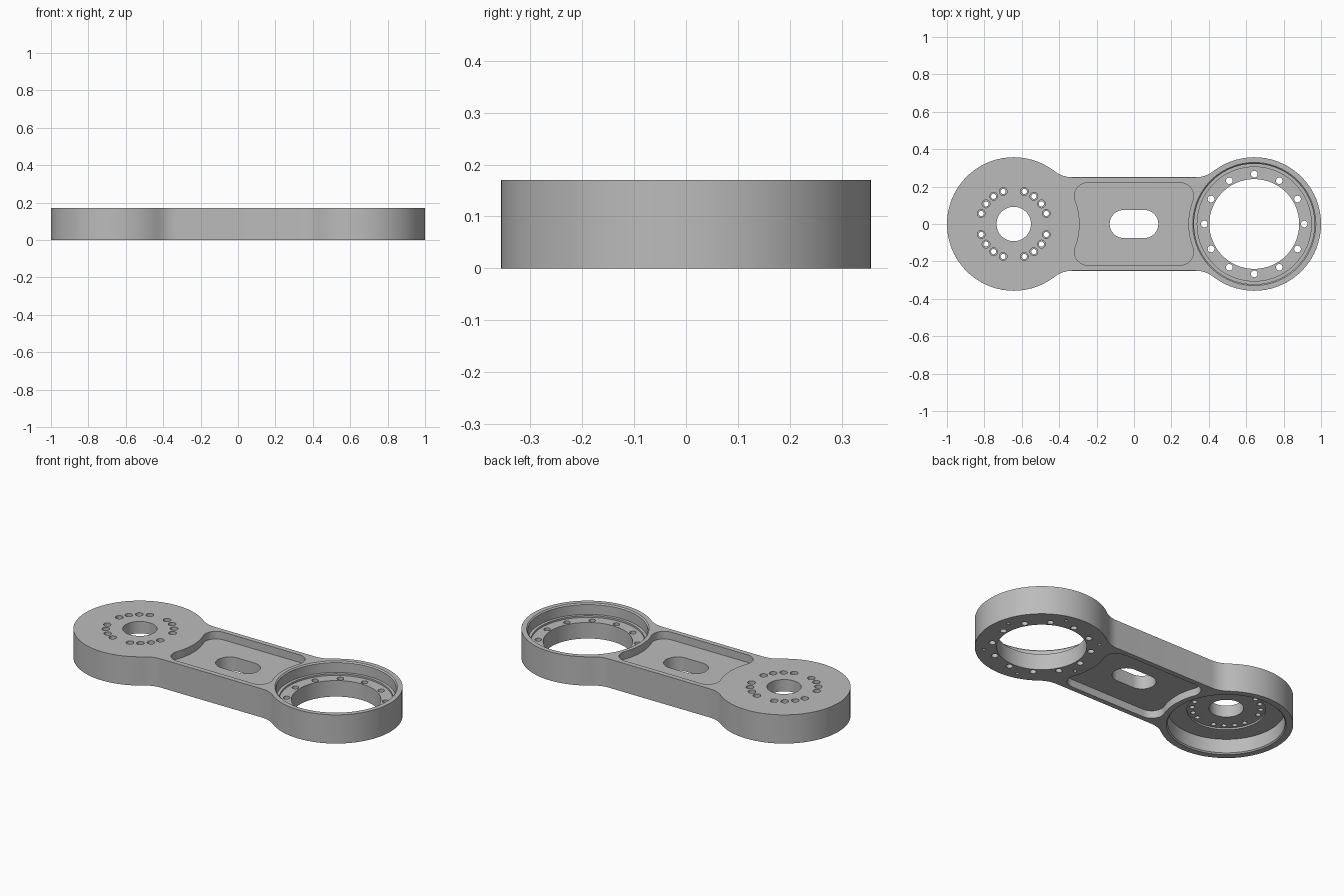
import bpy, bmesh, math
from math import pi, sin, cos, atan2, hypot

cube = bpy.data.objects.get("Cube")
if cube:
    bpy.data.objects.remove(cube, do_unlink=True)

HEIGHT = 0.17
END_X, END_R = 0.643, 0.357
WEB = 0.25

metal = bpy.data.materials.new("machined grey")
metal.use_nodes = True
grey = (0.5, 0.5, 0.5, 1)
metal.diffuse_color = grey
metal.node_tree.nodes["Principled BSDF"].inputs["Base Color"].default_value = grey


def arc(cx, cy, r, a0, a1, n):
    return [(cx + r * cos(a0 + (a1 - a0) * i / n), cy + r * sin(a0 + (a1 - a0) * i / n))
            for i in range(n + 1)]


def four_way(quarter):
    """Mirror a quarter outline (from +x axis towards +y) into a closed loop."""
    half = quarter + [(-x, y) for x, y in reversed(quarter)]
    loop = half + [(x, -y) for x, y in reversed(half)]
    clean = []
    for p in loop:
        if not clean or hypot(p[0] - clean[-1][0], p[1] - clean[-1][1]) > 1e-4:
            clean.append(p)
    if hypot(clean[0][0] - clean[-1][0], clean[0][1] - clean[-1][1]) < 1e-4:
        clean.pop()
    return clean


def add_object(name, bm):
    bmesh.ops.recalc_face_normals(bm, faces=bm.faces)
    mesh = bpy.data.meshes.new(name)
    bm.to_mesh(mesh)
    bm.free()
    mesh.materials.append(metal)
    ob = bpy.data.objects.new(name, mesh)
    bpy.context.collection.objects.link(ob)
    return ob


def prism(name, loop, z0, z1):
    bm = bmesh.new()
    face = bm.faces.new([bm.verts.new((x, y, z0)) for x, y in loop])
    top = bmesh.ops.extrude_face_region(bm, geom=[face])["geom"]
    bmesh.ops.translate(bm, vec=(0, 0, z1 - z0),
                        verts=[v for v in top if isinstance(v, bmesh.types.BMVert)])
    return add_object(name, bm)


def lathe(name, x, y, steps, n=64):
    """Solid of revolution from (radius, z) steps, listed bottom to top."""
    bm = bmesh.new()
    rings = [[bm.verts.new((px, py, z)) for px, py in arc(x, y, r, 0, 2 * pi, n)[:-1]]
             for r, z in steps]
    for low, high in zip(rings, rings[1:]):
        for i in range(n):
            j = (i + 1) % n
            bm.faces.new((low[i], low[j], high[j], high[i]))
    bm.faces.new(rings[0])
    bm.faces.new(rings[-1])
    return add_object(name, bm)


def apply(ob, kind, **settings):
    mod = ob.modifiers.new(kind.lower(), kind)
    for key, value in settings.items():
        setattr(mod, key, value)
    bpy.ops.object.select_all(action="DESELECT")
    bpy.context.view_layer.objects.active = ob
    ob.select_set(True)
    bpy.ops.object.modifier_apply(modifier=mod.name)


# Link body: two round ends blended into a straight web, edges chamfered
fillet_x, fillet_r = 0.33, 0.155
a = atan2(WEB + fillet_r, END_X - fillet_x)
outline = four_way(arc(END_X, 0, END_R, 0, pi - a, 24)
                   + arc(fillet_x, WEB + fillet_r, fillet_r, -a, -pi / 2, 8))
body = prism("link_body", outline, 0, HEIGHT)
apply(body, "BEVEL", width=0.007, segments=1, limit_method="ANGLE", angle_limit=1.0)

# Web pockets: ends follow the round bosses, corners rounded
end_r, corner, half_w = 0.352, 0.07, 0.22
cy = half_w - corner
b = math.asin(cy / (end_r + corner))
cx = END_X - (end_r + corner) * cos(b)
pocket = four_way(arc(END_X, 0, end_r, pi, pi - b, 8)
                  + arc(cx, cy, corner, -b, pi / 2, 10))
slot = four_way(arc(0.055, 0, 0.075, 0, pi / 2, 12))
cutters = [
    prism("web_pocket_top", pocket, HEIGHT - 0.045, 0.3),
    prism("web_pocket_bottom", pocket, -0.1, 0.045),
    prism("web_slot", slot, -0.1, 0.3),
]

# Left-hand bearing seat: stepped bore open at the top
cutters.append(lathe("bearing_seat", END_X, 0, [
    (0.24, -0.1), (0.24, 0.095), (0.305, 0.095), (0.305, 0.105),
    (0.322, 0.105), (0.322, HEIGHT - 0.007), (0.336, HEIGHT + 0.007), (0.336, 0.3)], 96))
for i in range(12):
    t = i * pi / 6
    cutters.append(lathe("seat_hole", END_X + 0.267 * cos(t), 0.267 * sin(t),
                         [(0.018, -0.1), (0.018, 0.2)], 20))
# Small blind holes under the seat
for i in range(6):
    t = (i + 0.25) * pi / 3
    cutters.append(lathe("blind_hole", END_X + 0.31 * cos(t), 0.31 * sin(t),
                         [(0.01, -0.1), (0.01, 0.04)], 12))

# Right-hand motor mount: hollow underside, central bore, counterbored screw ring
cutters.append(lathe("motor_recess", -END_X, 0, [
    (0.327, -0.1), (0.327, -0.007), (0.313, 0.007), (0.313, 0.09),
    (0.21, 0.09), (0.21, 0.1), (0.092, 0.1), (0.092, 0.3)], 96))
for i in range(20):
    if i % 5:
        t = i * pi / 10
        cutters.append(lathe("screw_hole", -END_X + 0.183 * cos(t), 0.183 * sin(t), [
            (0.014, 0.05), (0.014, HEIGHT - 0.03), (0.021, HEIGHT - 0.03), (0.021, 0.3)], 20))

for cutter in cutters:
    cutter.hide_render = True
    apply(body, "BOOLEAN", operation="DIFFERENCE", solver="EXACT", object=cutter)
    bpy.data.objects.remove(cutter, do_unlink=True)

bpy.ops.object.select_all(action="DESELECT")
body.select_set(True)
bpy.context.view_layer.objects.active = body
bpy.ops.object.shade_smooth_by_angle(angle=math.radians(30))
